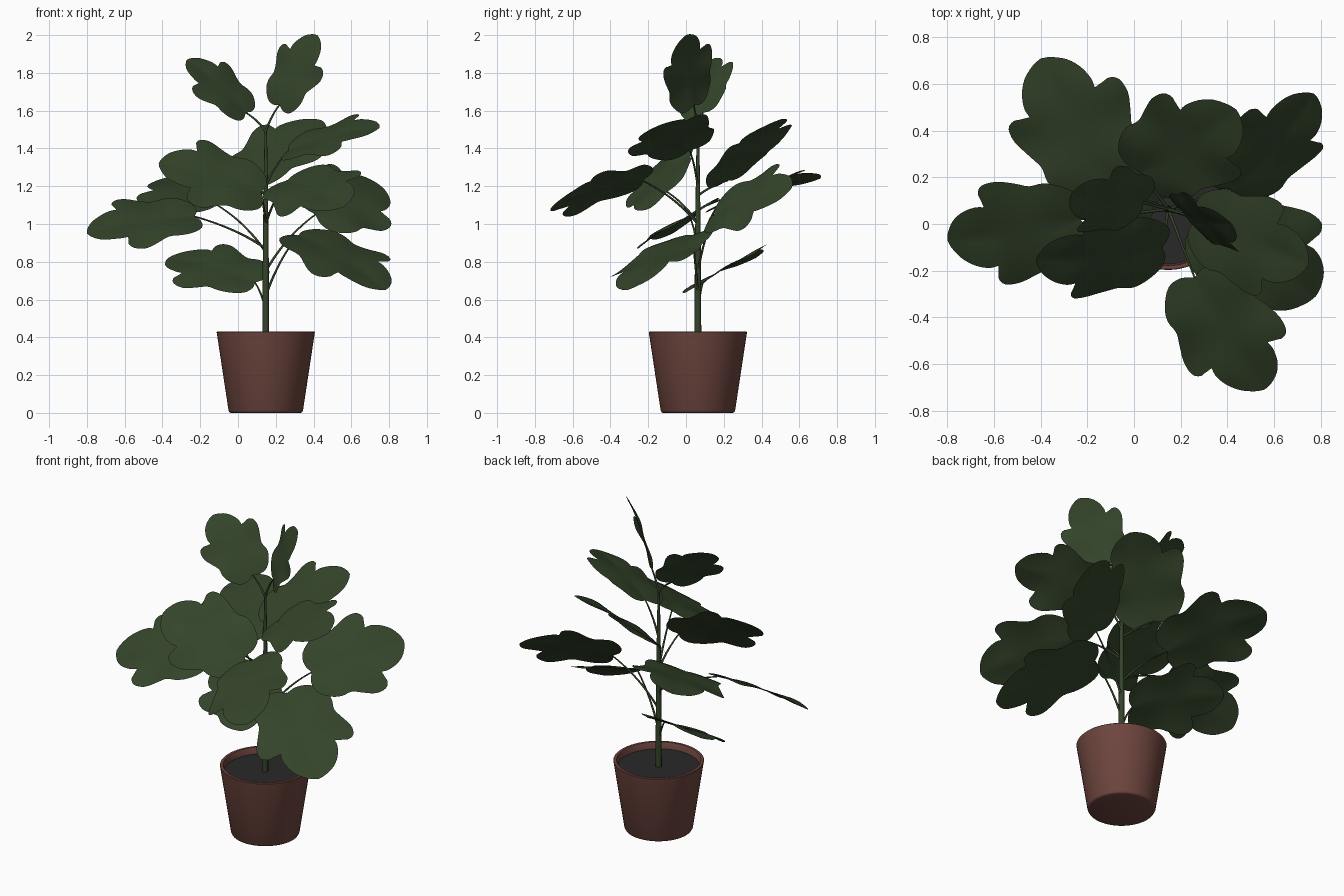
import bpy, math
from mathutils import Vector

old = bpy.data.objects.get("Cube")
if old:
    bpy.data.objects.remove(old, do_unlink=True)


def material(name, rgb):
    m = bpy.data.materials.new(name)
    m.use_nodes = True
    m.diffuse_color = (*rgb, 1)
    bsdf = m.node_tree.nodes["Principled BSDF"]
    bsdf.inputs["Base Color"].default_value = (*rgb, 1)
    bsdf.inputs["Roughness"].default_value = 0.8
    return m


GREEN = material("leaf green", (0.034, 0.058, 0.023))
CLAY = material("terracotta", (0.155, 0.06, 0.048))
SOIL = material("dark soil", (0.022, 0.022, 0.023))
AXIS = Vector((0.147, 0.063, 0))


def make_object(name, verts, faces, mat, angle):
    me = bpy.data.meshes.new(name)
    me.from_pydata(verts, [], faces)
    me.materials.append(mat)
    ob = bpy.data.objects.new(name, me)
    bpy.context.collection.objects.link(ob)
    bpy.ops.object.select_all(action='DESELECT')
    ob.select_set(True)
    bpy.context.view_layer.objects.active = ob
    bpy.ops.object.shade_smooth_by_angle(angle=math.radians(angle))
    return ob


def lathe(name, profile, mat, steps=64):
    """Revolve (radius, z) points around the pot axis, closing both ends."""
    verts, faces = [], []
    for r, z in profile:
        for i in range(steps):
            a = math.tau * i / steps
            verts.append(AXIS + Vector((r * math.cos(a), r * math.sin(a), z)))
    for k in range(len(profile) - 1):
        for i in range(steps):
            j = (i + 1) % steps
            a, b = k * steps, (k + 1) * steps
            faces.append((a + i, a + j, b + j, b + i))
    last = (len(profile) - 1) * steps
    faces.append(tuple(reversed(range(steps))))
    faces.append(tuple(range(last, last + steps)))
    return make_object(name, verts, faces, mat, 40)


def tube(name, points, radii, mat):
    """Smooth tapered stalk through the given points."""
    cu = bpy.data.curves.new(name, 'CURVE')
    cu.dimensions = '3D'
    cu.bevel_depth = 1
    cu.bevel_resolution = 2
    cu.use_fill_caps = True
    sp = cu.splines.new('POLY')
    sp.points.add(len(points) - 1)
    for p, co, r in zip(sp.points, points, radii):
        p.co = (*co, 1)
        p.radius = r
    sp.use_smooth = True
    cu.materials.append(mat)
    ob = bpy.data.objects.new(name, cu)
    bpy.context.collection.objects.link(ob)
    return ob


def spline(pts, sub):
    """Catmull-Rom samples through 2D points."""
    p = [Vector(q) for q in pts]
    p = [2 * p[0] - p[1]] + p + [2 * p[-1] - p[-2]]
    out = []
    for i in range(1, len(p) - 2):
        a, b, c, d = p[i - 1:i + 3]
        for s in range(sub):
            t = s / sub
            out.append(0.5 * (2 * b + (c - a) * t + (2 * a - 5 * b + 4 * c - d) * t * t
                              + (3 * b - a - 3 * c + d) * t ** 3))
    return out + [p[-2]]


# Half outline of a lobed leaf: distance along the midrib, distance from it
HALF = spline([(0, 0), (-0.04, 0.1), (-0.02, 0.22), (0.09, 0.32), (0.2, 0.36), (0.31, 0.35),
               (0.41, 0.39), (0.54, 0.44), (0.65, 0.43), (0.69, 0.36), (0.66, 0.26),
               (0.73, 0.26), (0.83, 0.23), (0.92, 0.165), (0.98, 0.07), (1, 0)], 3)
ACROSS = 5


def leaf(name, base, tip, side):
    base, tip, side = Vector(base), Vector(tip), Vector(side)
    run = tip - base
    size = run.length
    along = run.normalized()
    side = (side - along * side.dot(along)).normalized()
    up = along.cross(side)
    if up.z < 0:
        up.negate()
    verts, faces = [], []
    n = len(HALF)
    width = 2 * ACROSS + 1
    for i, edge in enumerate(HALF):
        rib = i / (n - 1)
        for k in range(-ACROSS, ACROSS + 1):
            t = abs(k) / ACROSS
            u = rib + (edge.x - rib) * t
            v = edge.y * t * (1 if k > 0 else -1)
            # arched midrib, drooping margins and soft ripples
            w = 0.14 * u * (1 - u) + 0.1 * abs(v) - 0.28 * v * v
            w += 0.045 * abs(v) * math.sin(11 * u + 2 * v)
            verts.append(base + size * (along * u + side * v + up * w))
    for i in range(n - 1):
        for k in range(width - 1):
            a = i * width + k
            faces.append((a, a + 1, a + width + 1, a + width))
    ob = make_object(name, verts, faces, GREEN, 80)
    # Weld the collapsed rows at both ends of the midrib
    weld = ob.modifiers.new("weld", 'WELD')
    weld.merge_threshold = 0.0005
    return ob


def petiole(name, height, base):
    """Thin stalk that leaves the stem upward and bends out to the leaf."""
    start = AXIS + Vector((0, 0, height))
    end = Vector(base)
    mid = start.lerp(end, 0.4)
    mid.z = height + 0.62 * (end.z - height)
    pts = []
    for i in range(13):
        t = i / 12
        pts.append(start * (1 - t) ** 2 + mid * 2 * t * (1 - t) + end * t * t)
    tube(name, pts, [0.007 - 0.003 * i / 12 for i in range(13)], GREEN)


# Pot with a thick wall, and the soil inside it
lathe("pot", [(0.185, 0), (0.192, 0.003), (0.197, 0.012), (0.26, 0.427), (0.257, 0.43),
              (0.242, 0.43), (0.239, 0.425), (0.232, 0.37)], CLAY)
lathe("soil", [(0.23, 0.36), (0.236, 0.39)], SOIL)

# Main stem
tube("stem", [AXIS + Vector((0, 0, z)) for z in (0.38, 0.7, 1.0, 1.3, 1.5)],
     [0.018, 0.017, 0.014, 0.01, 0.006], GREEN)

# Each leaf: stalk height on the stem, base, tip, sideways direction
LEAVES = {
    "top_right": (1.49, (0.22, 0.04, 1.63), (0.42, 0.0, 2.0), (-0.13, 0.12, 0.0)),
    "top_left": (1.49, (0.04, 0.09, 1.59), (-0.27, 0.13, 1.87), (0.06, 0.14, 0.09)),
    "upper_right": (1.2, (0.27, 0.02, 1.39), (0.75, -0.17, 1.51), (0.25, 0.34, 0.22)),
    "upper_back": (1.15, (0.03, 0.22, 1.23), (0.44, 0.49, 1.55), (-0.15, 0.15, 0.05)),
    "middle_front_left": (1.0, (0.12, -0.1, 1.17), (-0.42, -0.15, 1.32), (0.0, 0.7, 0.68)),
    "middle_front": (1.0, (0.26, -0.23, 1.23), (0.56, -0.71, 1.09), (0.2, 0.1, 0.11)),
    "middle_back_right": (0.75, (0.41, 0.15, 1.05), (0.77, 0.56, 1.19), (-0.14, 0.1, 0.16)),
    "middle_back_left": (0.85, (-0.11, 0.17, 1.1), (-0.4, 0.71, 1.24), (0.87, 0.45, 0.27)),
    "lower_left": (0.87, (-0.23, 0.02, 1.04), (-0.8, -0.07, 0.95), (0.0, 0.87, 0.5)),
    "lower_right": (0.62, (0.32, 0.03, 0.94), (0.78, -0.31, 0.65), (0.14, 0.15, 0.03)),
    "lowest_left": (0.55, (0.09, 0.09, 0.69), (-0.37, 0.37, 0.82), (0.45, 0.8, 0.45)),
}
for place, (height, base, tip, side) in LEAVES.items():
    leaf(place + "_leaf", base, tip, side)
    petiole(place + "_stalk", height, base)
